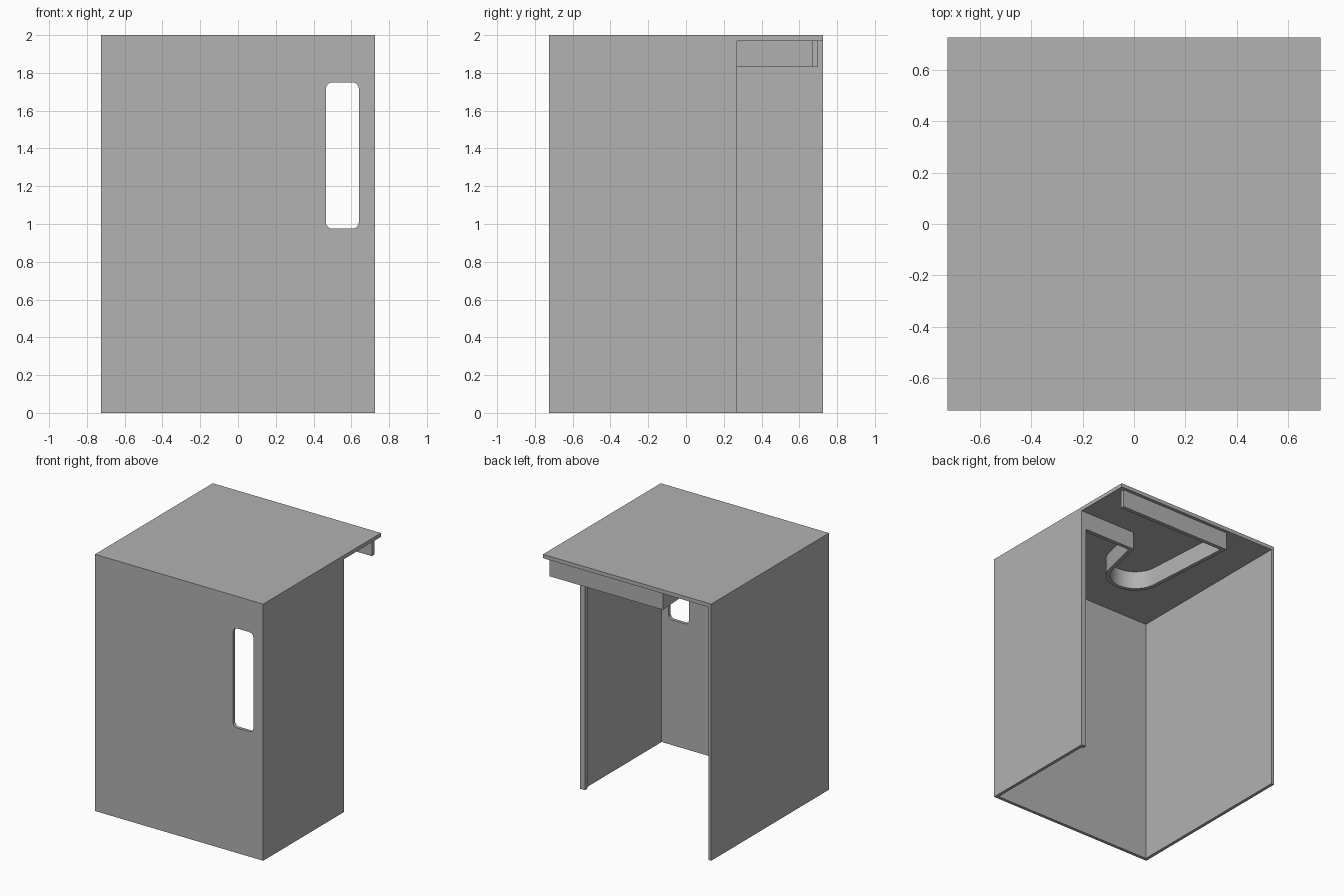
import bpy
import bmesh
from math import cos, sin, radians

if "Cube" in bpy.data.objects:
    bpy.data.objects.remove(bpy.data.objects["Cube"], do_unlink=True)

HALF = 0.725      # half of the square footprint
HEIGHT = 2.0
WALL = 0.025      # panel thickness
TOP = 0.03        # top plate thickness
SHORT = 0.27      # y where the short side panel ends

grey = bpy.data.materials.new("plain grey")
grey.use_nodes = True
grey.diffuse_color = (0.445, 0.445, 0.445, 1)
grey.node_tree.nodes["Principled BSDF"].inputs["Base Color"].default_value = grey.diffuse_color


def add_object(name, data):
    obj = bpy.data.objects.new(name, data)
    bpy.context.collection.objects.link(obj)
    data.materials.append(grey)
    return obj


def activate(obj):
    bpy.ops.object.select_all(action='DESELECT')
    obj.select_set(True)
    bpy.context.view_layer.objects.active = obj


def box(name, low, high):
    bm = bmesh.new()
    bmesh.ops.create_cube(bm, size=1)
    for v in bm.verts:
        v.co = [h if c > 0 else l for c, l, h in zip(v.co, low, high)]
    mesh = bpy.data.meshes.new(name)
    bm.to_mesh(mesh)
    bm.free()
    return add_object(name, mesh)


def arc(cx, cy, r, start, end, steps):
    angles = [radians(start + (end - start) * i / steps) for i in range(steps + 1)]
    return [(cx + r * cos(a), cy + r * sin(a)) for a in angles]


def rounded_rect(x0, x1, z0, z1, r):
    corners = [(x1 - r, z1 - r), (x0 + r, z1 - r), (x0 + r, z0 + r), (x1 - r, z0 + r)]
    return [p for i, (x, z) in enumerate(corners) for p in arc(x, z, r, 90 * i, 90 * i + 90, 6)]


def upright_panel(name, outlines, y, thickness):
    """Filled outlines in the xz plane; the second outline becomes a hole."""
    curve = bpy.data.curves.new(name, 'CURVE')
    curve.dimensions = '2D'
    curve.fill_mode = 'BOTH'
    curve.extrude = thickness / 2
    for outline in outlines:
        spline = curve.splines.new('POLY')
        spline.points.add(len(outline) - 1)
        for point, (x, z) in zip(spline.points, outline):
            point.co = (x, z, 0, 1)
        spline.use_cyclic_u = True
    obj = add_object(name, curve)
    obj.rotation_euler.x = radians(90)
    obj.location.y = y
    activate(obj)
    bpy.ops.object.convert(target='MESH')
    bpy.ops.object.shade_smooth_by_angle(angle=radians(30))
    return obj


def hanging_strip(name, path, low, high, thickness):
    """Vertical band along a plan path, thickened to the left of its heading."""
    bm = bmesh.new()
    columns = [[bm.verts.new((x, y, z)) for z in (low, high)] for x, y in path]
    for a, b in zip(columns, columns[1:]):
        bm.faces.new((a[0], b[0], b[1], a[1]))
    mesh = bpy.data.meshes.new(name)
    bm.to_mesh(mesh)
    bm.free()
    obj = add_object(name, mesh)
    solid = obj.modifiers.new("thickness", 'SOLIDIFY')
    solid.thickness = thickness
    solid.offset = -1
    solid.use_even_offset = True
    activate(obj)
    bpy.ops.object.convert(target='MESH')
    bpy.ops.object.shade_smooth_by_angle(angle=radians(30))
    return obj


# Top plate and side panels
under = HEIGHT - TOP
box("top_plate", (-HALF, -HALF, under), (HALF, HALF, HEIGHT))
box("right_side_panel", (-HALF, -HALF + WALL, 0), (-HALF + WALL, HALF, under))
box("left_side_panel", (HALF - WALL, -HALF + WALL, 0), (HALF, SHORT, under))

# Narrow lip on the inner edge of the short panel
inner = HALF - WALL
box("left_panel_lip", (inner - 0.017, SHORT - 0.03, 0), (inner, SHORT, under))

# Front panel with a tall rounded slot
front = [(-HALF, 0), (HALF, 0), (HALF, under), (-HALF, under)]
slot = rounded_rect(0.465, 0.64, 0.975, 1.75, 0.035)
upright_panel("front_panel", [front, slot], -HALF + WALL / 2, WALL)

# Curved guide rim hanging below the top
bend = arc(-0.03, -0.02, 0.185, -14, -176, 20)
rim_path = [(0.695, SHORT), (0.23, SHORT)] + bend + [(-0.26, 0.67), (0.685, 0.67)]
hanging_strip("guide_rim", rim_path, 1.83, under, 0.03)
